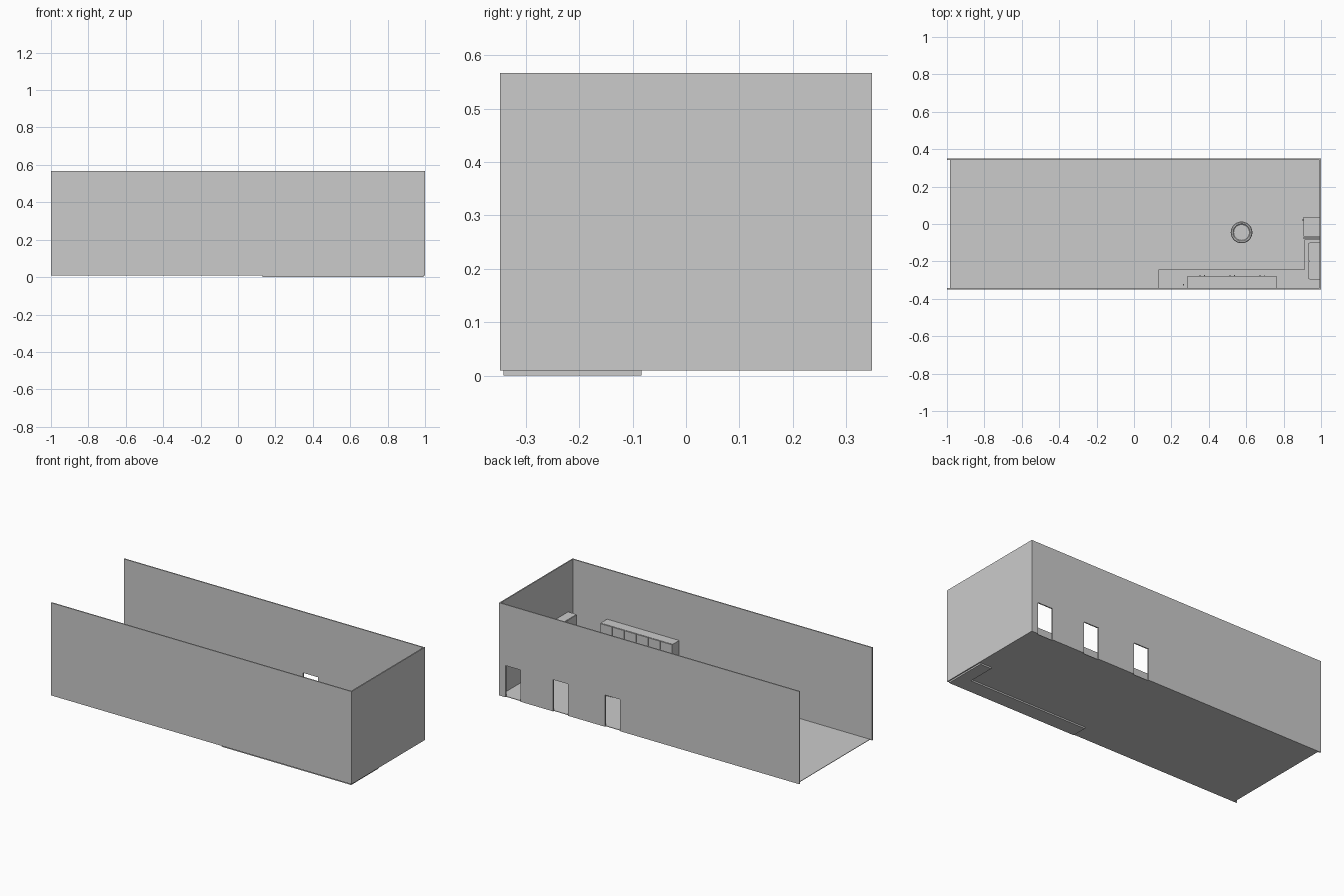
import bpy, bmesh
from mathutils import Vector

if "Cube" in bpy.data.objects:
    bpy.data.objects.remove(bpy.data.objects["Cube"])

FLOOR, TOP, YW, T = 0.009, 0.567, 0.349, 0.007


def prism(name, pts, direction):
    """Extrude a closed outline along a direction."""
    bm = bmesh.new()
    face = bm.faces.new([bm.verts.new(p) for p in pts])
    new = bmesh.ops.extrude_face_region(bm, geom=[face])["geom"]
    bmesh.ops.translate(bm, vec=Vector(direction),
                        verts=[v for v in new if isinstance(v, bmesh.types.BMVert)])
    bmesh.ops.recalc_face_normals(bm, faces=bm.faces)
    me = bpy.data.meshes.new(name)
    bm.to_mesh(me)
    bm.free()
    ob = bpy.data.objects.new(name, me)
    bpy.context.collection.objects.link(ob)
    return ob


def box(name, x0, x1, y0, y1, z0, z1):
    return prism(name, [(x0, y0, z0), (x1, y0, z0), (x1, y1, z0), (x0, y1, z0)],
                 (0, 0, z1 - z0))


def lathe(name, profile, cx, cy, n=32):
    """Revolve an (r, z) profile about a vertical axis."""
    bm = bmesh.new()
    vs = [bm.verts.new((r, 0, z)) for r, z in profile]
    es = [bm.edges.new(p) for p in zip(vs, vs[1:])]
    bmesh.ops.spin(bm, geom=vs + es, cent=(0, 0, 0), axis=(0, 0, 1),
                   angle=6.283185307, steps=n, use_duplicate=False)
    bmesh.ops.remove_doubles(bm, verts=bm.verts, dist=1e-5)
    bmesh.ops.recalc_face_normals(bm, faces=bm.faces)
    for f in bm.faces:
        f.smooth = True
    me = bpy.data.meshes.new(name)
    bm.to_mesh(me)
    bm.free()
    me.set_sharp_from_angle(angle=0.6)
    ob = bpy.data.objects.new(name, me)
    ob.location = (cx, cy, 0)
    bpy.context.collection.objects.link(ob)
    return ob


# Room shell, open at the left end and the top
box("floor", -0.985, 1, -YW + T, YW - T, FLOOR, FLOOR + 0.003)
box("front_wall", -1, 1, -YW, -YW + T, FLOOR, TOP)
box("right_wall", 1 - T, 1, -YW + T, YW - T, FLOOR, TOP)

# Back wall with three doorways notched out of its lower edge
outline = [(-1, FLOOR)]
for x0, x1 in ((0.194, 0.294), (0.54, 0.64), (0.857, 0.957)):
    outline += [(x0, FLOOR), (x0, 0.2), (x1, 0.2), (x1, FLOOR)]
outline += [(1, FLOOR), (1, TOP), (-1, TOP)]
prism("back_wall", [(x, YW - T, z) for x, z in outline], (0, T, 0))

# L-shaped base cabinets and worktop
WX, WY = 1 - T, -YW + T
base = [(0.13, WY), (WX, WY), (WX, -0.083), (0.918, -0.083), (0.918, -0.25), (0.13, -0.25)]
prism("base_cabinets", [(x, y, 0) for x, y in base], (0, 0, 0.085))
top = [(0.13, WY), (WX, WY), (WX, -0.083), (0.912, -0.083), (0.912, -0.244), (0.13, -0.244)]
prism("worktop", [(x, y, 0.085) for x, y in top], (0, 0, 0.005))
for i in range(9):
    x = 0.134 + i * 0.087
    box(f"base_door_{i + 1}", x, x + 0.083, -0.25, -0.247, 0.02, 0.081)
for i in range(2):
    y = -0.242 + i * 0.08
    box(f"side_base_door_{i + 1}", 0.915, 0.918, y, y + 0.076, 0.02, 0.081)

# Long wall cupboard with six doors and small handles
box("wall_cupboard", 0.285, 0.765, WY, -0.281, 0.165, 0.267)
for i in range(6):
    x = 0.285 + i * 0.08
    box(f"cupboard_door_{i + 1}", x + 0.002, x + 0.078, -0.281, -0.277, 0.167, 0.265)
    hx = x + (0.066 if i % 2 == 0 else 0.01)
    box(f"cupboard_handle_{i + 1}", hx, hx + 0.004, -0.277, -0.273, 0.172, 0.19)

# Cupboard on the right wall
box("side_wall_cupboard", 0.937, 1, -0.297, -0.1, 0.165, 0.267)
for i in range(2):
    y = -0.295 + i * 0.098
    box(f"side_cupboard_door_{i + 1}", 0.934, 0.937, y, y + 0.095, 0.167, 0.265)

# Fridge beside a tall end panel
box("end_panel", 0.905, WX, -0.08, -0.07, FLOOR, 0.19)
box("fridge_body", 0.912, WX, -0.066, 0.038, FLOOR, 0.185)
for nm, z0, z1 in (("lower", 0.016, 0.115), ("upper", 0.118, 0.185)):
    box(f"fridge_{nm}_door", 0.905, 0.912, -0.066, 0.038, z0, z1)
    box(f"fridge_{nm}_handle", 0.899, 0.905, 0.02, 0.025, z0 + 0.015, z1 - 0.015)

# Hob, sink rim and tap on the worktop
box("hob", 0.57, 0.69, -0.325, -0.266, 0.09, 0.093)
box("sink_rim", 0.922, 0.975, -0.18, -0.11, 0.09, 0.092)
box("tap", 0.262, 0.268, -0.33, -0.32, 0.09, 0.11)

# Skewed rug with a round table
rug = [(0.445, -0.122), (0.715, -0.115), (0.725, 0.042), (0.455, 0.018)]
prism("rug", [(x, y, FLOOR + 0.003) for x, y in rug], (0, 0, 0.002))
lathe("round_table", [(0, 0.05), (0.042, 0.05), (0.047, 0.054), (0.054, 0.054),
                      (0.058, 0.05), (0.058, 0.044), (0.05, 0.04), (0.045, 0.014),
                      (0, 0.014)], 0.575, -0.045)
